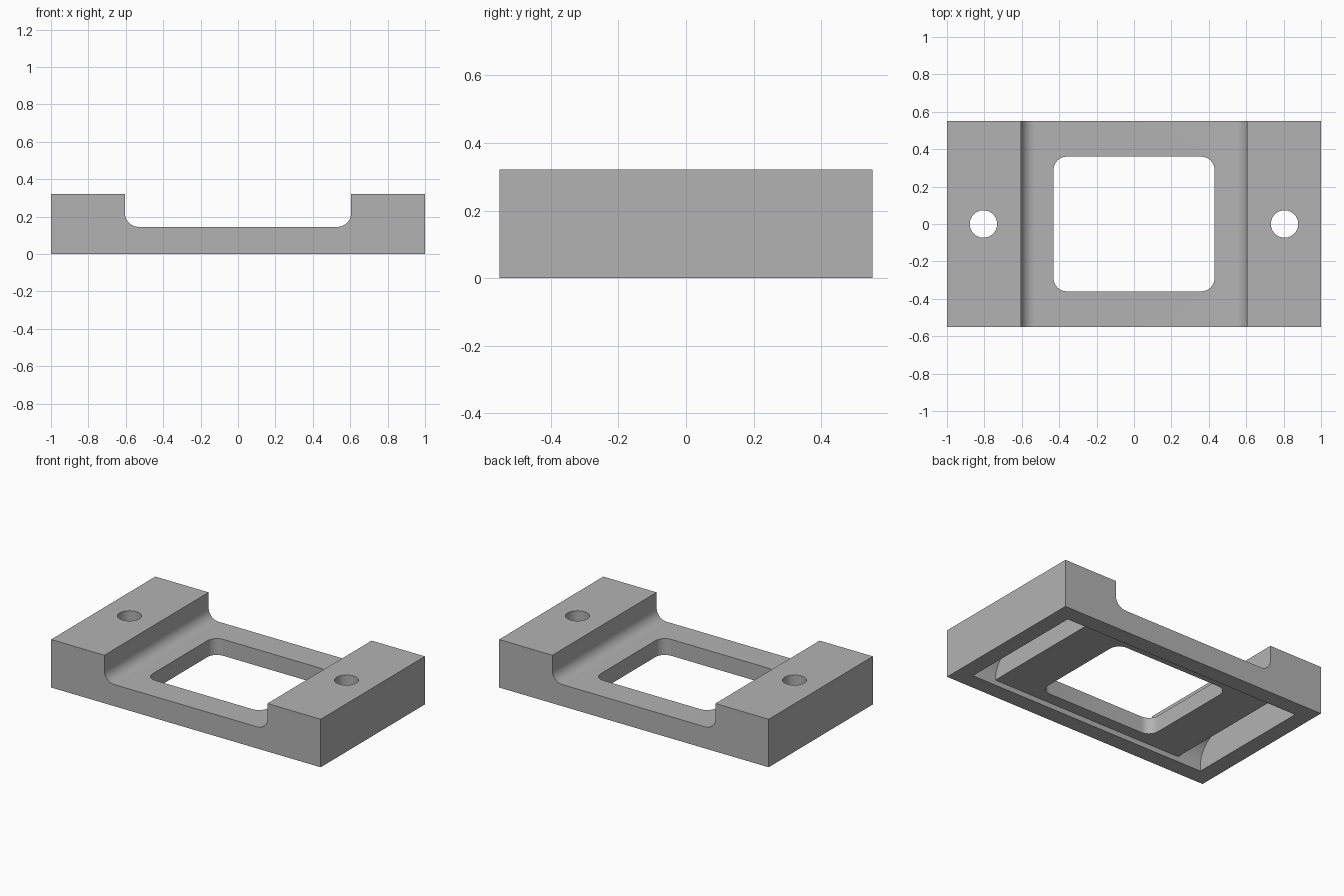
import bpy, bmesh
from math import sin, cos, pi, radians

if "Cube" in bpy.data.objects:
    bpy.data.objects.remove(bpy.data.objects["Cube"], do_unlink=True)

# Main dimensions
HALF_X, HALF_Y, HEIGHT = 1.0, 0.552, 0.322
FLOOR, CHANNEL, FILLET = 0.145, 0.605, 0.075
WALL = 0.11

grey = bpy.data.materials.new("plain grey")
grey.use_nodes = True
colour = (0.45, 0.45, 0.45, 1)
grey.diffuse_color = colour
grey.node_tree.nodes["Principled BSDF"].inputs["Base Color"].default_value = colour


def arc(cx, cy, r, start, end, steps=12):
    angles = [radians(start + (end - start) * i / steps) for i in range(steps + 1)]
    return [(cx + r * cos(a), cy + r * sin(a)) for a in angles]


def prism(name, outline, place, low, high):
    """Extrude a 2D outline; place(u, v, w) maps it into space."""
    bm = bmesh.new()
    face = bm.faces.new([bm.verts.new(place(u, v, low)) for u, v in outline])
    grown = bmesh.ops.extrude_face_region(bm, geom=[face])
    for v in grown["geom"]:
        if isinstance(v, bmesh.types.BMVert):
            v.co += place_vector(place, high - low)
    bmesh.ops.recalc_face_normals(bm, faces=bm.faces)
    mesh = bpy.data.meshes.new(name)
    bm.to_mesh(mesh)
    bm.free()
    mesh.materials.append(grey)
    obj = bpy.data.objects.new(name, mesh)
    bpy.context.collection.objects.link(obj)
    return obj


def place_vector(place, length):
    from mathutils import Vector
    return Vector(place(0, 0, length))


def along_x(u, v, w): return (w, u, v)
def along_y(u, v, w): return (u, w, v)
def along_z(u, v, w): return (u, v, w)


def cut(body, cutter):
    cutter.hide_render = True
    mod = body.modifiers.new("cut", "BOOLEAN")
    mod.operation, mod.solver, mod.object = "DIFFERENCE", "EXACT", cutter
    bpy.context.view_layer.objects.active = body
    bpy.ops.object.modifier_apply(modifier=mod.name)
    bpy.data.objects.remove(cutter, do_unlink=True)


# Body with a rounded channel across the top
half = arc(CHANNEL - FILLET, FLOOR + FILLET, FILLET, -90, 0)
half += [(CHANNEL, HEIGHT), (HALF_X, HEIGHT), (HALF_X, 0)]
outline = half + [(-x, z) for x, z in reversed(half)]
body = prism("mounting_bracket", outline, along_y, -HALF_Y, HALF_Y)

# Hollow underside: shallow in the middle
inner_x, inner_y = HALF_X - WALL, HALF_Y - WALL
shallow, deep = FLOOR - WALL, HEIGHT - WALL
box = [(-inner_y, -0.1), (inner_y, -0.1), (inner_y, shallow), (-inner_y, shallow)]
cut(body, prism("underside_cutter", box, along_x, -inner_x, inner_x))

# Deep pockets under the raised ends, rounded along the long walls
r = deep - shallow
side = arc(inner_y - r, shallow + r - r, r, 0, 90)
pocket = [(-inner_y, -0.1), (inner_y, -0.1)] + side + [(-y, z) for y, z in reversed(side)]
for s in (-1, 1):
    a, b = sorted((s * (CHANNEL + WALL), s * inner_x))
    cut(body, prism("pocket_cutter", pocket, along_x, a, b))

# Rounded window through the floor
wx, wy, wr = 0.43, 0.36, 0.07
window = []
for i, (sx, sy) in enumerate([(1, 1), (-1, 1), (-1, -1), (1, -1)]):
    window += arc(sx * (wx - wr), sy * (wy - wr), wr, 90 * i, 90 * i + 90)
cut(body, prism("window_cutter", window, along_z, -0.1, 0.5))

# Bolt holes
for s in (-1, 1):
    hole = arc(s * 0.805, 0, 0.073, 0, 360, 48)[:-1]
    cut(body, prism("hole_cutter", hole, along_z, -0.1, 0.5))

# Smooth curved faces, sharp edges
bpy.ops.object.select_all(action="DESELECT")
body.select_set(True)
bpy.context.view_layer.objects.active = body
bpy.ops.object.shade_smooth_by_angle(angle=radians(30))
